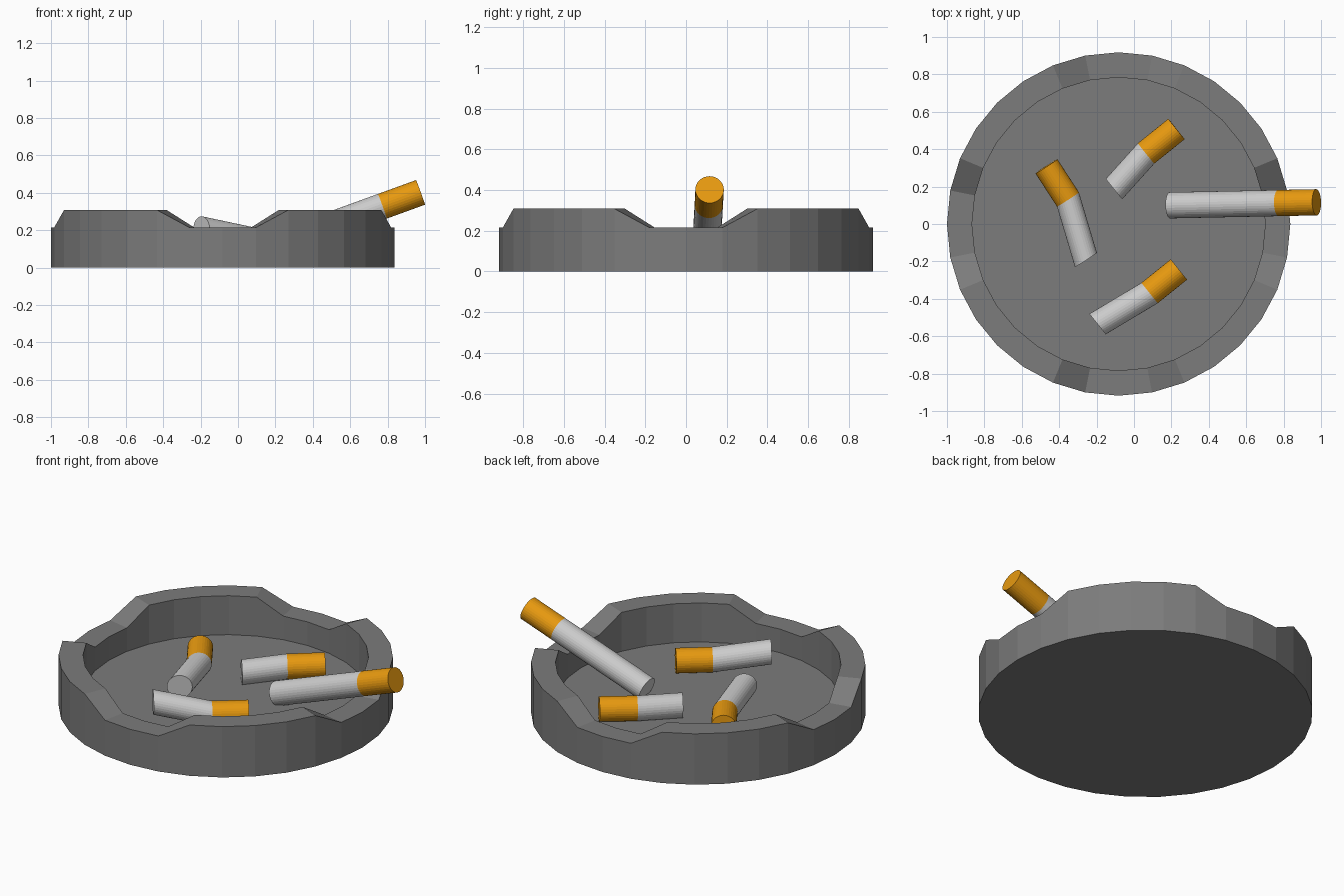
import bpy, bmesh
from math import sin, cos, pi
from mathutils import Vector

if "Cube" in bpy.data.objects:
    bpy.data.objects.remove(bpy.data.objects["Cube"])


def material(name, color):
    m = bpy.data.materials.new(name)
    m.diffuse_color = (*color, 1.0)
    m.use_nodes = True
    m.node_tree.nodes["Principled BSDF"].inputs["Base Color"].default_value = m.diffuse_color
    return m


def finish(bm, name, mats):
    bmesh.ops.recalc_face_normals(bm, faces=bm.faces[:])
    me = bpy.data.meshes.new(name)
    bm.to_mesh(me)
    bm.free()
    for m in mats:
        me.materials.append(m)
    ob = bpy.data.objects.new(name, me)
    bpy.context.collection.objects.link(ob)
    return ob


def bridge(bm, a, b, mat=0):
    n = len(a)
    for i in range(n):
        j = (i + 1) % n
        bm.faces.new((a[i], a[j], b[j], b[i])).material_index = mat


ash_grey = material("tray_grey", (0.2, 0.2, 0.2))
paper = material("paper", (0.85, 0.85, 0.85))
orange = material("filter_orange", (0.8, 0.32, 0.005))

# Tray: 32-sided dish whose rim dips into four rests
CX, SIDES, R_OUT, R_IN = -0.082, 32, 0.918, 0.784
FLOOR, REST, TOP = 0.072, 0.215, 0.308


def rim_height(k):
    return REST if k % 8 in (7, 0, 1) else TOP


def tray_ring(bm, r, height):
    return [bm.verts.new((CX + r * cos(2 * pi * k / SIDES),
                          r * sin(2 * pi * k / SIDES), height(k)))
            for k in range(SIDES)]


bm = bmesh.new()
rings = [tray_ring(bm, R_OUT, lambda k: 0.0),
         tray_ring(bm, R_OUT, rim_height),
         tray_ring(bm, R_IN, rim_height),
         tray_ring(bm, R_IN, lambda k: FLOOR)]
for a, b in zip(rings, rings[1:]):
    bridge(bm, a, b)
bm.faces.new(rings[0])
bm.faces.new(rings[-1])
finish(bm, "ashtray", [ash_grey])


# Cigarettes: three parallel rings (burnt end, filter joint, filter end)
def cigarette(name, points, r=0.07, n=32):
    bm = bmesh.new()
    pts = [Vector(p) for p in points]
    axis = (pts[2] - pts[1]).normalized()
    side = axis.cross(Vector((0, 0, 1))).normalized()
    up = side.cross(axis)
    loops = [[bm.verts.new(p + r * (side * cos(2 * pi * i / n) + up * sin(2 * pi * i / n)))
              for i in range(n)] for p in pts]
    bridge(bm, loops[0], loops[1], 0)
    bridge(bm, loops[1], loops[2], 1)
    bm.faces.new(loops[0]).material_index = 0
    bm.faces.new(loops[2]).material_index = 1
    finish(bm, name, [paper, orange])


cigarette("resting_cigarette", [(0.192, 0.1, 0.117), (0.772, 0.112, 0.328), (0.976, 0.116, 0.402)])
cigarette("front_butt", [(-0.195, -0.535, 0.204), (0.083, -0.369, 0.145), (0.24, -0.243, 0.145)])
cigarette("back_butt", [(-0.107, 0.187, 0.132), (0.064, 0.377, 0.14), (0.227, 0.508, 0.142)])
cigarette("left_butt", [(-0.257, -0.192, 0.148), (-0.353, 0.131, 0.137), (-0.468, 0.308, 0.143)])
